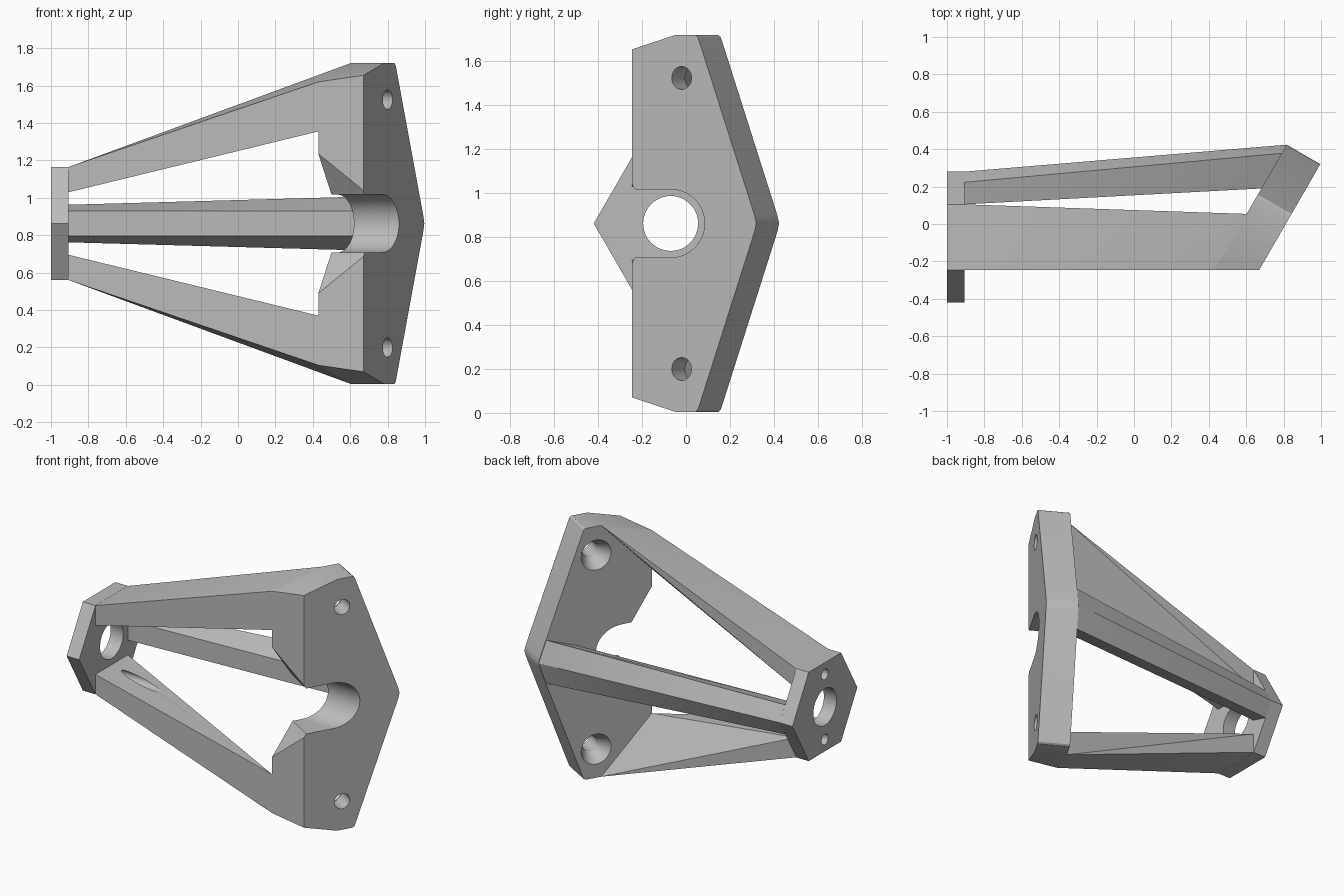
import bpy, bmesh, math
from mathutils import Vector

if "Cube" in bpy.data.objects:
    bpy.data.objects.remove(bpy.data.objects["Cube"])

MID = 0.8625          # height of the mirror plane
AXIS_Y = -0.07        # axis of the spindle hole
FRONT = -0.245        # flat front of the frame
NECK = -0.905         # inner face of the small hexagon
NORMAL = Vector((math.cos(math.pi / 6), -0.5, 0))   # outer normal of the slanted plate
THICK = 0.208

grey = bpy.data.materials.new("plain grey")
grey.use_nodes = True
grey.diffuse_color = (0.5, 0.5, 0.5, 1)
grey.node_tree.nodes["Principled BSDF"].inputs["Base Color"].default_value = (0.5, 0.5, 0.5, 1)


def flip(points):
    return [Vector((p[0], p[1], 2 * MID - p[2])) for p in points]


def hull(name, points):
    """Convex solid around the points, with coplanar triangles merged."""
    bm = bmesh.new()
    for p in points:
        bm.verts.new(p)
    res = bmesh.ops.convex_hull(bm, input=bm.verts)
    loose = {g for g in res["geom_interior"] + res["geom_unused"]
             if isinstance(g, bmesh.types.BMVert)}
    bmesh.ops.delete(bm, geom=list(loose), context="VERTS")
    bmesh.ops.dissolve_limit(bm, angle_limit=0.005, verts=bm.verts, edges=bm.edges)
    bmesh.ops.recalc_face_normals(bm, faces=bm.faces)
    mesh = bpy.data.meshes.new(name)
    bm.to_mesh(mesh)
    bm.free()
    mesh.materials.append(grey)
    obj = bpy.data.objects.new(name, mesh)
    bpy.context.collection.objects.link(obj)
    return obj


def ring(centre, axis, radius, count=48):
    """Circle of points around an axis lying in the ground plane."""
    axis = Vector(axis).normalized()
    up = Vector((0, 0, 1))
    side = up.cross(axis)
    turns = [2 * math.pi * i / count for i in range(count)]
    return [Vector(centre) + radius * (math.cos(t) * side + math.sin(t) * up) for t in turns]


def drill(name, start, end, r_start, r_end):
    start, end = Vector(start), Vector(end)
    obj = hull(name, ring(start, end - start, r_start) + ring(end, end - start, r_end))
    obj.hide_render = True
    return obj


def cut(obj, cutters):
    bpy.context.view_layer.objects.active = obj
    for c in cutters:
        mod = obj.modifiers.new("cut", "BOOLEAN")
        mod.operation = "DIFFERENCE"
        mod.solver = "EXACT"
        mod.object = c
        bpy.ops.object.modifier_apply(modifier=mod.name)


def outer(y, z):
    """Point on the outer face of the slanted plate."""
    return Vector((0.67 + (y - FRONT) * math.tan(math.pi / 6), y, z))


def inner(y, z):
    """Point on the inner face of the slanted plate."""
    shift = NORMAL * THICK
    return outer(y + shift.y, z) - shift


# Small hexagonal end plate
hexagon = [(AXIS_Y + 0.35 * math.cos(a), MID + 0.35 * math.sin(a))
           for a in (math.pi / 3 * i for i in range(6))]
end_plate = hull("end_plate", [Vector((x, y, z)) for x in (-1, NECK) for y, z in hexagon])

# Slanted mounting plate, front corner trimmed flat
half = [(-0.05, 1.72), (0.043, 1.72), (0.053, 1.712), (0.061, 1.69), (0.312, 0.9), (0.32, MID)]
upper = [outer(y, z) for y, z in half]
upper += [p - NORMAL * THICK for p in upper]
upper += [outer(FRONT, 1.655), inner(FRONT, 1.62)]
mounting_plate = hull("mounting_plate", upper + flip(upper))

# Upper and lower arms
arm = [Vector((NECK, y, z)) for y in (FRONT, 0.105) for z in (1.03, 1.165)]
arm += [inner(FRONT, 1.62), inner(0.054, 1.72), inner(FRONT, 1.355)]
upper_arm = hull("upper_arm", arm)
lower_arm = hull("lower_arm", flip(arm))

# Rear arm with a five-sided section
rear = [Vector((NECK, 0.105, 0.93)), Vector((NECK, 0.223, 0.963)), Vector((NECK, 0.28, MID)),
        inner(0.19, 0.93), inner(0.378, 1.01), inner(0.424, MID)]
rear_arm = hull("rear_arm", rear + flip(rear))

# Spindle hole and small screw holes in the end plate
spindle = drill("spindle_cutter", (-1.2, AXIS_Y, MID), (-0.7, AXIS_Y, MID), 0.125, 0.125)
small = [drill("small_hole_cutter", (-1.2, AXIS_Y, MID + s), (-0.2, AXIS_Y, MID + s), 0.036, 0.036)
         for s in (0.222, -0.222)]
cut(end_plate, [spindle] + small)
cut(upper_arm, small[:1])
cut(lower_arm, small[1:])

# Open slot through the mounting plate
slot = hull("slot_cutter", [p for x in (0.2, 1.2) for y in (AXIS_Y, -0.8)
                            for p in ring((x, y, MID), (1, 0, 0), 0.155, 64)])

# Chamfers beside the slot mouth
a, b, c = inner(FRONT, 1.235), outer(FRONT, 1.04), inner(-0.124, 1.0175)
out = -(b - a).cross(c - a).normalized() * 0.2
centre = (a + b + c) / 3
tri = [centre + (p - centre) * 1.5 for p in (a, b, c)]
tri += [p + out for p in tri]
chamfers = [hull("chamfer_cutter", tri), hull("chamfer_cutter", flip(tri))]

# Countersunk screw holes
screws = []
for z in (1.525, 2 * MID - 1.525):
    face = outer(-0.02, z)
    back = face - NORMAL * THICK
    screws.append(drill("screw_cutter", face + NORMAL * 0.1, back - NORMAL * 0.1, 0.052, 0.052))
    screws.append(drill("sink_cutter", back + NORMAL * 0.09, back - NORMAL * 0.01, 0.05, 0.108))
cut(mounting_plate, [slot] + chamfers + screws)

# Remove cutters and shade the parts
for c in [spindle, slot] + small + chamfers + screws:
    bpy.data.objects.remove(c)
for obj in (end_plate, mounting_plate, upper_arm, lower_arm, rear_arm):
    bpy.ops.object.select_all(action="DESELECT")
    obj.select_set(True)
    bpy.context.view_layer.objects.active = obj
    bpy.ops.object.shade_smooth_by_angle(angle=math.radians(28))
